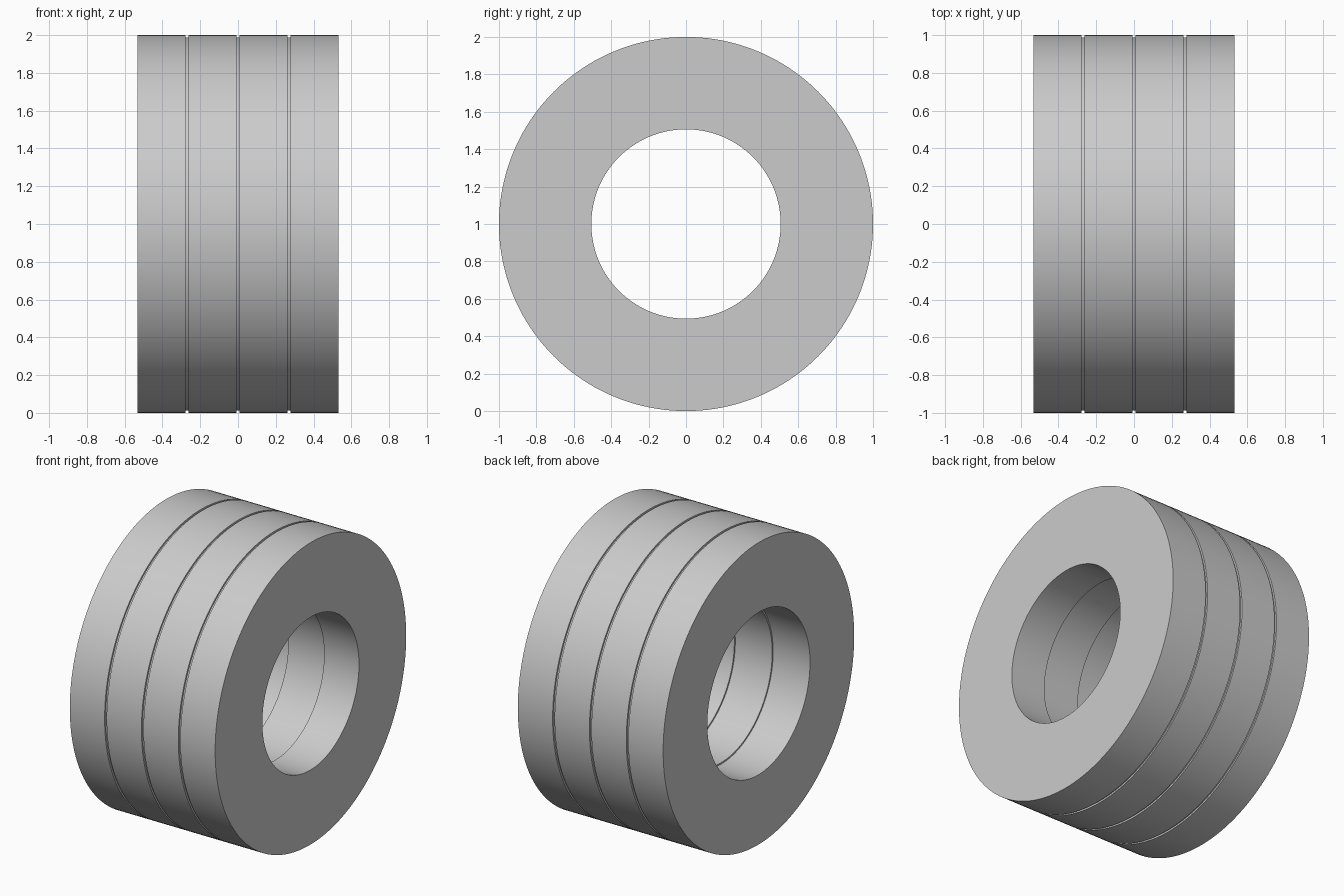
import bpy, math

cube = bpy.data.objects.get("Cube")
if cube:
    bpy.data.objects.remove(cube, do_unlink=True)

SEGMENTS = 160
RING_WIDTH = 0.255
GAP = 0.015
OUTER = 1.0
GROOVE_DEPTH = 0.012
BORE_LEFT_END = 0.506     # bore narrows in small steps toward +x
BORE_STEP = 0.0105
COUNT = 4

grey = bpy.data.materials.new("plain grey")
grey.use_nodes = True
colour = (0.6, 0.6, 0.6, 1.0)
grey.diffuse_color = colour
grey.node_tree.nodes["Principled BSDF"].inputs["Base Color"].default_value = colour


def make_ring(name, x0, x1, outer, bore):
    """Revolve a rectangular section around the x axis."""
    section = [(x0, bore), (x0, outer), (x1, outer), (x1, bore)]
    n = len(section)
    verts, faces = [], []
    for i in range(SEGMENTS):
        a = 2 * math.pi * i / SEGMENTS
        verts += [(x, r * math.cos(a), r * math.sin(a)) for x, r in section]
        j = (i + 1) % SEGMENTS
        for k in range(n):
            m = (k + 1) % n
            faces.append((i * n + k, i * n + m, j * n + m, j * n + k))
    mesh = bpy.data.meshes.new(name)
    mesh.from_pydata(verts, [], faces)
    mesh.materials.append(grey)
    obj = bpy.data.objects.new(name, mesh)
    obj.location.z = OUTER
    bpy.context.collection.objects.link(obj)

    # Smooth round walls with crisp rims
    bpy.ops.object.select_all(action='DESELECT')
    obj.select_set(True)
    bpy.context.view_layer.objects.active = obj
    bpy.ops.object.mode_set(mode='EDIT')
    bpy.ops.mesh.select_all(action='SELECT')
    bpy.ops.mesh.normals_make_consistent(inside=False)
    bpy.ops.object.mode_set(mode='OBJECT')
    bpy.ops.object.shade_smooth_by_angle(angle=math.radians(30))
    return obj


# Four wide rings with thin recessed spacers between them
start = -(COUNT * RING_WIDTH + (COUNT - 1) * GAP) / 2
for i in range(COUNT):
    x0 = start + i * (RING_WIDTH + GAP)
    x1 = x0 + RING_WIDTH
    bore = BORE_LEFT_END + BORE_STEP * (COUNT - 1 - i)
    make_ring(f"ring_{i + 1}", x0, x1, OUTER, bore)
    if i < COUNT - 1:
        make_ring(f"spacer_{i + 1}", x1, x1 + GAP, OUTER - GROOVE_DEPTH, bore)
